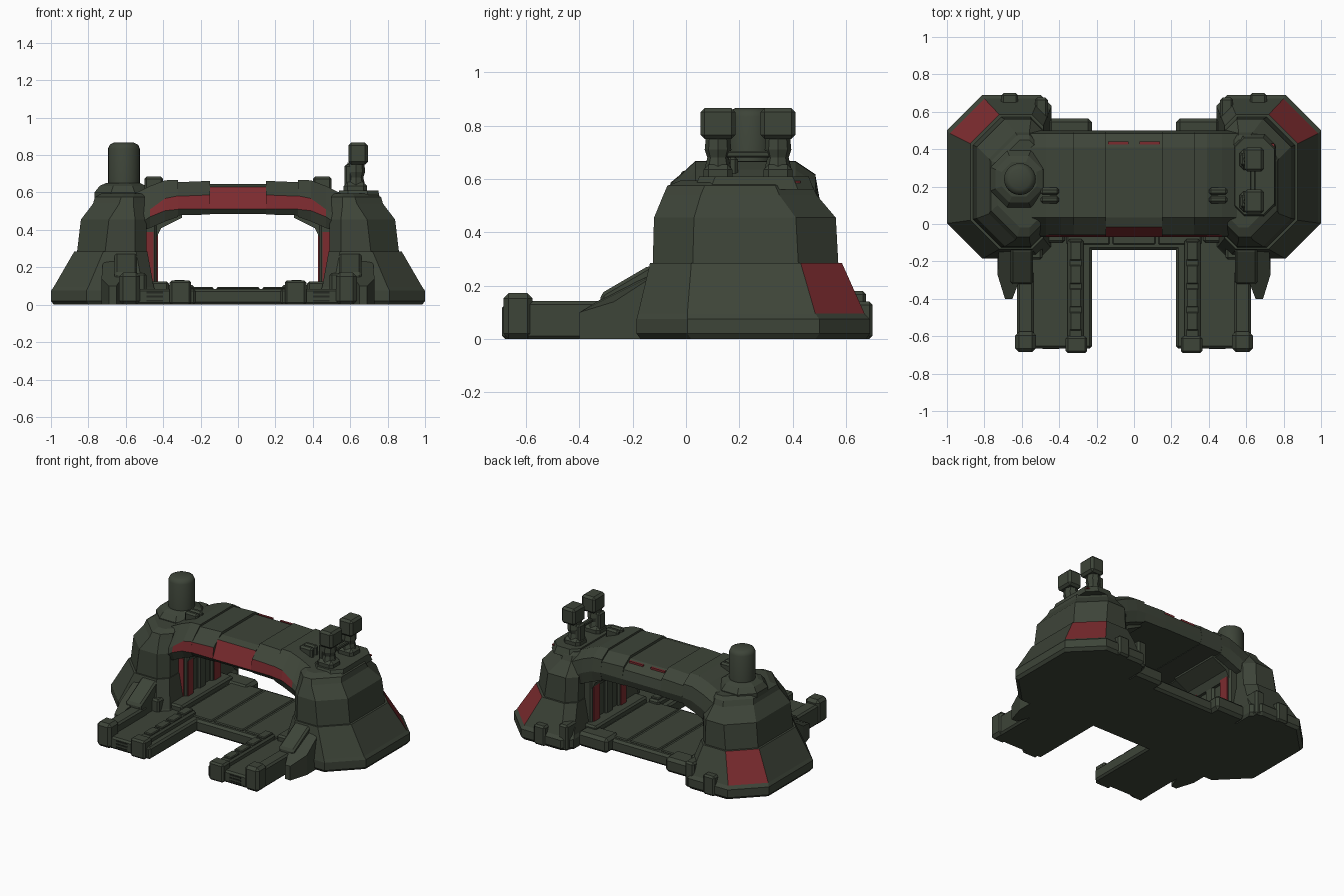
import bpy, bmesh, math
from mathutils import Vector

def mat(name, c):
    m = bpy.data.materials.new(name)
    m.diffuse_color = (*c, 1)
    return m

GREEN = mat("dark olive green", (0.047, 0.058, 0.040))
RED = mat("dull red", (0.20, 0.024, 0.028))
DARK = mat("dark grille", (0.018, 0.022, 0.016))

def finish(name, bm, mats=(GREEN,), bevel=0.0, rule=None):
    bmesh.ops.recalc_face_normals(bm, faces=bm.faces)
    if rule:
        for f in bm.faces:
            f.material_index = rule(f.calc_center_median(), f.normal)
    me = bpy.data.meshes.new(name)
    bm.to_mesh(me)
    bm.free()
    for m in mats:
        me.materials.append(m)
    ob = bpy.data.objects.new(name, me)
    bpy.context.collection.objects.link(ob)
    if bevel:
        b = ob.modifiers.new("edge_bevel", 'BEVEL')
        b.width = bevel
        b.segments = 1
        b.limit_method = 'ANGLE'
    return ob

def loft(name, rings, mats=(GREEN,), bevel=0.0, rule=None):
    bm = bmesh.new()
    vs = [[bm.verts.new(p) for p in r] for r in rings]
    n = len(vs[0])
    for a, b in zip(vs, vs[1:]):
        for i in range(n):
            j = (i + 1) % n
            bm.faces.new((a[i], a[j], b[j], b[i]))
    bm.faces.new(vs[0])
    bm.faces.new(vs[-1])
    return finish(name, bm, mats, bevel, rule)

def box(name, x, y, z, bevel=0.012, m=GREEN):
    q = [(x[0], y[0]), (x[1], y[0]), (x[1], y[1]), (x[0], y[1])]
    return loft(name, [[(a, b, h) for a, b in q] for h in z], (m,), bevel)

def side_prism(name, yz, x, bevel=0.012, tip=1.0):
    return loft(name, [[(h, y, z) for y, z in yz] for h in x], (GREEN,), bevel)

def octagon(x0, x1, y0, y1, ci, co, z, s=1):
    p = [(x0 + ci, y0), (x1 - co, y0), (x1, y0 + co), (x1, y1 - co),
         (x1 - co, y1), (x0 + ci, y1), (x0, y1 - ci), (x0, y0 + ci)]
    return [(s * a, b, z) for a, b in p]

def turned(name, cx, cy, prof, n, rot=0.0, smooth=False):
    rings = [[(cx + r * math.cos(rot + 2 * math.pi * i / n),
               cy + r * math.sin(rot + 2 * math.pi * i / n), z) for i in range(n)] for r, z in prof]
    ob = loft(name, rings)
    if smooth:
        bpy.context.view_layer.objects.active = ob
        ob.select_set(True)
        bpy.ops.object.shade_smooth_by_angle(angle=math.radians(40))
        ob.select_set(False)
    return ob

for s, side in ((1, "right"), (-1, "left")):
    def mx(a, b):
        return (s * a, s * b)

    # Flared tower skirt, back outer corner painted red
    def corner_red(c, n):
        return 1 if (n.x * s > 0.35 and n.y > 0.35 and 0.1 < c.z < 0.27) else 0
    loft(side + "_tower_skirt", [
        octagon(0.45, 0.985, -0.17, 0.675, 0.06, 0.19, 0.0, s),
        octagon(0.44, 1.0, -0.185, 0.69, 0.06, 0.19, 0.02, s),
        octagon(0.44, 1.0, -0.185, 0.69, 0.06, 0.19, 0.075, s),
        octagon(0.45, 0.985, -0.18, 0.67, 0.06, 0.185, 0.095, s),
        octagon(0.485, 0.875, -0.135, 0.585, 0.06, 0.155, 0.285, s)],
        (GREEN, RED), 0.0, corner_red)
    # Upper tower body
    loft(side + "_tower_body", [
        octagon(0.49, 0.862, -0.125, 0.572, 0.06, 0.15, 0.27, s),
        octagon(0.49, 0.84, -0.12, 0.562, 0.06, 0.15, 0.455, s),
        octagon(0.50, 0.775, -0.085, 0.49, 0.06, 0.14, 0.54, s),
        octagon(0.50, 0.765, -0.07, 0.475, 0.06, 0.14, 0.575, s),
        octagon(0.50, 0.73, -0.02, 0.45, 0.06, 0.12, 0.595, s)])
    # Skirt clamps at the back and side
    box(side + "_back_clamp", mx(0.62, 0.71), (0.60, 0.70), (0, 0.14))
    box(side + "_back_inner_clamp", mx(0.46, 0.53), (0.56, 0.675), (0, 0.18))
    # Gate frame columns with red strips
    for i, (y0, y1) in enumerate(((0.04, 0.13), (0.19, 0.27), (0.33, 0.44))):
        box(side + "_gate_column_%d" % i, mx(0.435, 0.52), (y0, y1), (0.05, 0.45))
    box(side + "_gate_wall", mx(0.455, 0.52), (0.06, 0.42), (0.05, 0.45), 0)
    box(side + "_gate_front_stripe", mx(0.452, 0.488), (0.033, 0.041), (0.11, 0.39), 0, RED)
    box(side + "_gate_inner_stripe", mx(0.428, 0.436), (0.055, 0.115), (0.12, 0.38), 0, RED)
    box(side + "_gate_rear_stripe", mx(0.428, 0.436), (0.35, 0.42), (0.12, 0.38), 0, RED)
    # Front pier beside the gate
    box(side + "_gate_pier", mx(0.49, 0.56), (-0.19, -0.05), (0, 0.17))
    # Front buttress sloping to the outer rail
    side_prism(side + "_buttress", [(-0.32, 0), (-0.32, 0.17), (-0.14, 0.275), (-0.08, 0.275), (-0.08, 0)],
               mx(0.54, 0.66))
    loft(side + "_buttress_fin", [
        [(s * 0.65, -0.40, 0), (s * 0.69, -0.40, 0), (s * 0.73, -0.27, 0), (s * 0.73, -0.1, 0), (s * 0.60, -0.1, 0), (s * 0.60, -0.27, 0)],
        [(s * 0.65, -0.40, 0.10), (s * 0.69, -0.40, 0.10), (s * 0.73, -0.27, 0.14), (s * 0.72, -0.1, 0.25), (s * 0.60, -0.1, 0.26), (s * 0.60, -0.27, 0.18)]])
    # Ramp leg: deck, rails, end blocks
    box(side + "_leg_deck", mx(0.225, 0.60), (-0.665, -0.10), (0, 0.085))
    box(side + "_inner_rail", mx(0.27, 0.355), (-0.67, -0.08), (0.0, 0.12))
    box(side + "_inner_rail_end", mx(0.25, 0.365), (-0.69, -0.60), (0, 0.13))
    for i in range(4):
        box(side + "_rail_cap_%d" % i, mx(0.282, 0.343), (-0.57 + 0.125 * i, -0.47 + 0.125 * i), (0.11, 0.132), 0.005)
    box(side + "_outer_rail", mx(0.535, 0.625), (-0.66, -0.25), (0, 0.142))
    box(side + "_outer_rail_end", mx(0.525, 0.635), (-0.685, -0.575), (0, 0.172), 0.02)
    for i in range(3):
        box(side + "_front_grille_%d" % i, mx(0.40, 0.49), (-0.669, -0.664),
            (0.016 + 0.022 * i, 0.026 + 0.022 * i), 0, DARK)
    # Floor end block behind the gate
    box(side + "_floor_end_block", mx(0.225, 0.46), (0.42, 0.565), (0, 0.105), 0.02)
    box(side + "_floor_kerb", mx(0.37, 0.47), (-0.10, 0.48), (0, 0.125))

# Gate floor with raised panels
box("floor_slab", (-0.5, 0.5), (-0.14, 0.50), (0, 0.085), 0.015)
for i, (a, b) in enumerate(((-0.36, -0.13), (-0.115, 0.115), (0.13, 0.36))):
    box("floor_panel_%d" % i, (a, b), (-0.11, 0.47), (0.08, 0.094), 0.006)

# Arch: cross-section (y, z) swept through stations (x, top, bottom, red low, red high)
def section(x, t, b, r0, r1, lean):
    return [(x, -0.045, b), (x, -0.07, r0), (x, -0.07 + lean, r1), (x, 0.035, t), (x, 0.41, t),
            (x, 0.485, t - 0.05), (x, 0.50, r0 + 0.02), (x, 0.485, b)]

def front_red(c, n):
    return 1 if (c.y < -0.03 and n.y < -0.6 and n.z > -0.15 and abs(c.x) < 0.48) else 0

loft("arch_centre", [section(x, 0.645, 0.485, 0.512, 0.628, 0.055) for x in (-0.15, 0.15)],
     (GREEN, RED), 0, front_red)
for s, side in ((1, "right"), (-1, "left")):
    loft(side + "_arch_span", [section(s * x, t, b, r0, r1, 0.012) for x, t, b, r0, r1 in (
        (0.15, 0.662, 0.482, 0.512, 0.587), (0.32, 0.655, 0.478, 0.512, 0.58))],
        (GREEN, RED), 0, front_red)
    loft(side + "_arch_shoulder", [section(s * x, t, b, r0, r1, 0.012) for x, t, b, r0, r1 in (
        (0.32, 0.668, 0.47, 0.510, 0.582), (0.39, 0.665, 0.445, 0.503, 0.568),
        (0.47, 0.635, 0.41, 0.47, 0.51), (0.56, 0.59, 0.38, 0.41, 0.45))],
        (GREEN, RED), 0, front_red)
    # Inner rib under the shoulder
    loft(side + "_arch_rib", [[(s * x, y, z) for x, z in ((0.30, 0.49), (0.30, 0.465), (0.41, 0.41), (0.435, 0.36), (0.5, 0.36), (0.5, 0.49))]
                              for y in (0.05, 0.43)])
    # Rear red dashes
    box(side + "_rear_dash", (s * 0.03, s * 0.14), (0.425, 0.44), (0.628, 0.641), 0, RED)

# Roof pipe clusters near the towers
for s, side in ((1, "right"), (-1, "left")):
    for i, y in enumerate((0.13, 0.175)):
        box("%s_roof_pipe_%d" % (side, i), (s * 0.40, s * 0.50), (y - 0.02, y + 0.02), (0.60, 0.685), 0.012)

# Left tower chimney with octagonal collar
turned("chimney_collar", -0.615, 0.24, [(0.165, 0.56), (0.165, 0.60), (0.135, 0.635), (0.10, 0.65)], 8, math.pi / 8)
turned("chimney", -0.61, 0.24, [(0.085, 0.6), (0.085, 0.835), (0.076, 0.855), (0.055, 0.866)], 24, 0, True)

# Right tower mast platform with two masts
loft("mast_platform", [octagon(0.53, 0.76, 0.03, 0.48, 0.05, 0.06, 0.56),
                       octagon(0.54, 0.75, 0.05, 0.46, 0.05, 0.06, 0.61)])
box("platform_red_mark", (0.715, 0.752), (0.36, 0.43), (0.585, 0.592), 0, RED)
for i, y in enumerate((0.12, 0.345)):
    box("mast_foot_%d" % i, (0.565, 0.69), (y - 0.055, y + 0.055), (0.59, 0.655), 0.02)
    turned("mast_post_%d" % i, 0.63, y, [(0.05, 0.64), (0.04, 0.68), (0.05, 0.71), (0.045, 0.76)], 8)
    box("mast_head_%d" % i, (0.59, 0.695), (y - 0.065, y + 0.065), (0.75, 0.866), 0.015)
    box("mast_bracket_%d" % i, (0.57, 0.61), (y - 0.035, y + 0.035), (0.63, 0.75), 0.01)
box("mast_link", (0.62, 0.65), (0.12, 0.345), (0.68, 0.705), 0.006)
